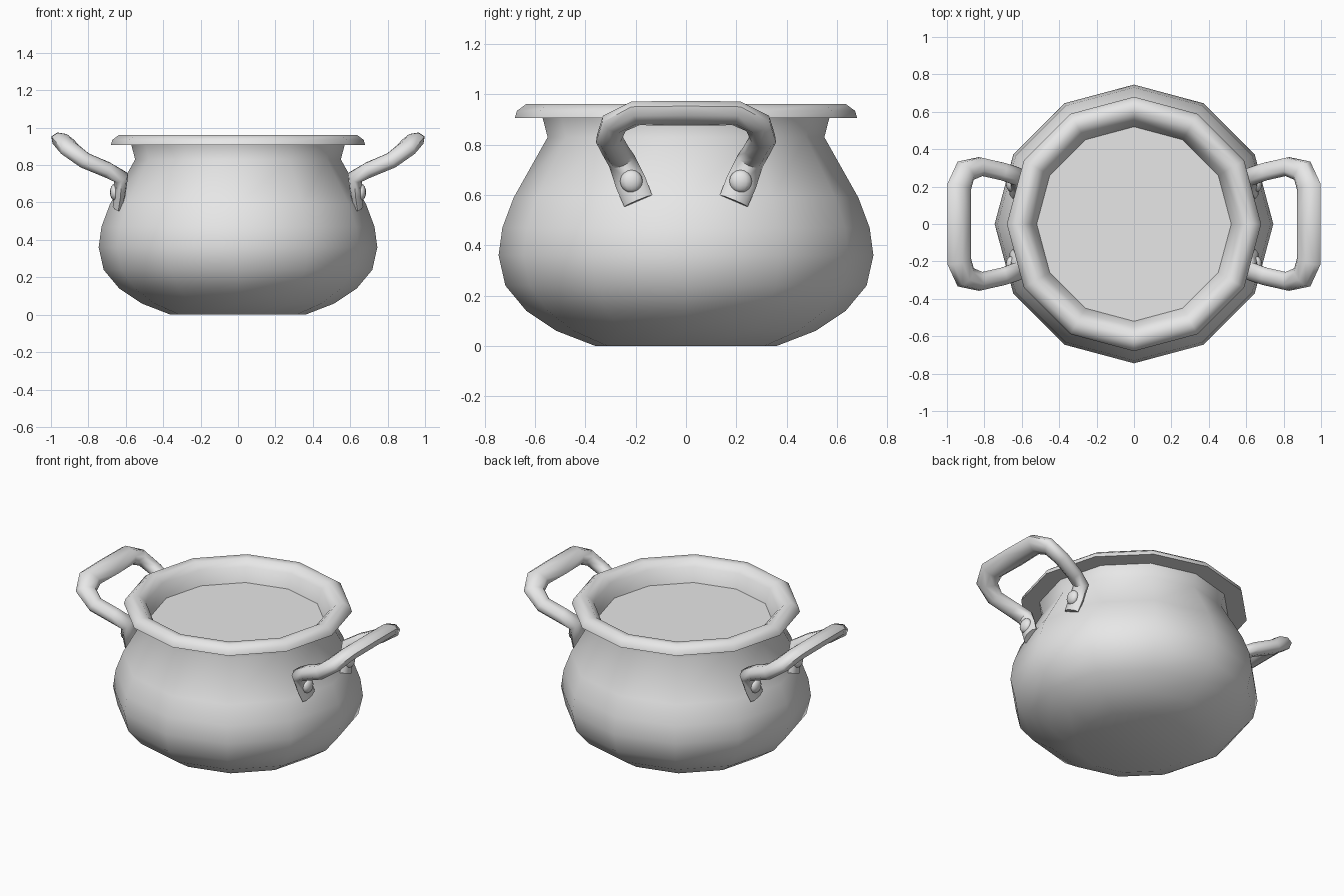
import bpy, bmesh, math
from mathutils import Vector

cube = bpy.data.objects.get("Cube")
if cube:
    bpy.data.objects.remove(cube, do_unlink=True)

grey = bpy.data.materials.new("plain grey")
grey.use_nodes = True
grey.diffuse_color = (0.8, 0.8, 0.8, 1)
grey.node_tree.nodes["Principled BSDF"].inputs["Base Color"].default_value = (0.8, 0.8, 0.8, 1)


def finish(name, bm, angle, mirror=None):
    """Turn a bmesh into a shaded object, mirrored if asked."""
    bmesh.ops.recalc_face_normals(bm, faces=bm.faces)
    mesh = bpy.data.meshes.new(name)
    bm.to_mesh(mesh)
    bm.free()
    mesh.materials.append(grey)
    obj = bpy.data.objects.new(name, mesh)
    bpy.context.collection.objects.link(obj)
    bpy.ops.object.select_all(action='DESELECT')
    obj.select_set(True)
    bpy.context.view_layer.objects.active = obj
    bpy.ops.object.shade_smooth_by_angle(angle=math.radians(angle))
    if mirror:
        mod = obj.modifiers.new("Mirror", 'MIRROR')
        mod.use_axis = mirror
    return obj


def skin(bm, rings):
    """Bridge successive closed rings with quads."""
    for a, b in zip(rings, rings[1:]):
        n = len(a)
        for i in range(n):
            j = (i + 1) % n
            bm.faces.new((a[i], a[j], b[j], b[i]))


def lathe(name, profile, sides, angle):
    """Revolve (radius, z) points and close both ends."""
    bm = bmesh.new()
    rings = []
    for r, z in profile:
        turn = [math.tau * i / sides for i in range(sides)]
        rings.append([bm.verts.new((r * math.cos(a), r * math.sin(a), z)) for a in turn])
    skin(bm, rings)
    bm.faces.new(rings[0])
    bm.faces.new(rings[-1])
    return finish(name, bm, angle)


# Pot: round belly, neck, flared rim and the flat filling inside
belly = [(0.36, 0), (0.515, 0.06), (0.635, 0.14), (0.718, 0.24), (0.745, 0.36),
         (0.73, 0.47), (0.685, 0.59), (0.55, 0.83), (0.57, 0.907)]
rim = [(0.68, 0.907), (0.672, 0.935), (0.635, 0.962), (0.59, 0.958), (0.55, 0.92), (0.52, 0.83)]
lathe("pot", belly + rim, 12, 60)

# Handles: half a loop from mid grip to flattened foot, mirrored both ways
# each entry: centre, half width, half thickness
path = [((0.934, 0, 0.925), 0.07, 0.045),
        ((0.934, 0.2, 0.925), 0.07, 0.045),
        ((0.9, 0.285, 0.885), 0.065, 0.047),
        ((0.82, 0.307, 0.825), 0.054, 0.045),
        ((0.7, 0.28, 0.775), 0.053, 0.043),
        ((0.625, 0.255, 0.735), 0.055, 0.043),
        ((0.632, 0.22, 0.65), 0.062, 0.032),
        ((0.643, 0.19, 0.577), 0.06, 0.027)]
bm = bmesh.new()
points = [Vector(p[0]) for p in path]
wide = Vector((0.91, 0, 0.41))
rings = []
for k, (_, w, t) in enumerate(path):
    if k == 0:
        tangent = Vector((0, 1, 0))
    else:
        before = (points[k] - points[k - 1]).normalized()
        after = (points[min(k + 1, len(points) - 1)] - points[k]).normalized()
        tangent = (before + after).normalized()
    wide = (wide - tangent * wide.dot(tangent)).normalized()
    thin = tangent.cross(wide)
    ring = []
    for i in range(8):
        a = math.tau * i / 8
        ring.append(bm.verts.new(points[k] + wide * w * math.cos(a) + thin * t * math.sin(a)))
    rings.append(ring)
skin(bm, rings)
bm.faces.new(rings[-1])
finish("handles", bm, 60, (True, True, False))

# Rivets: one flattened dome on every handle foot
bm = bmesh.new()
bmesh.ops.create_uvsphere(bm, u_segments=12, v_segments=8, radius=0.045)
bmesh.ops.scale(bm, vec=(0.6, 1, 1), verts=bm.verts)
bmesh.ops.translate(bm, vec=(0.658, 0.217, 0.655), verts=bm.verts)
finish("rivets", bm, 60, (True, True, False))
